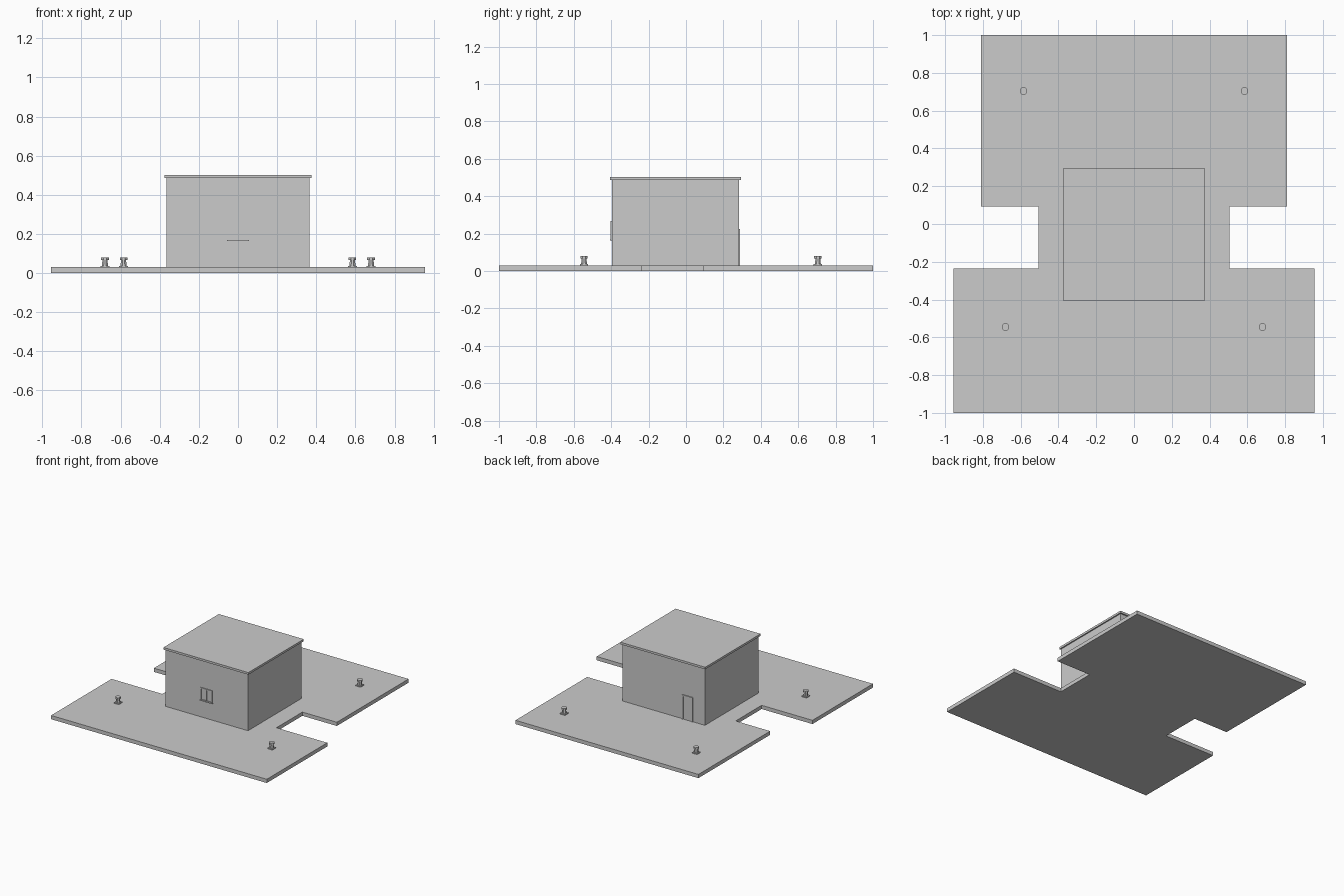
import bpy
import bmesh
import math
from mathutils import Matrix

if "Cube" in bpy.data.objects:
    bpy.data.objects.remove(bpy.data.objects["Cube"], do_unlink=True)

# One plain grey for every part
COLOUR = (0.6, 0.6, 0.6, 1.0)
grey = bpy.data.materials.new("plain_grey")
grey.use_nodes = True
grey.diffuse_color = COLOUR
grey.node_tree.nodes["Principled BSDF"].inputs["Base Color"].default_value = COLOUR


def finish(name, bm):
    bmesh.ops.recalc_face_normals(bm, faces=bm.faces)
    mesh = bpy.data.meshes.new(name)
    bm.to_mesh(mesh)
    bm.free()
    mesh.materials.append(grey)
    obj = bpy.data.objects.new(name, mesh)
    bpy.context.collection.objects.link(obj)
    return obj


def add_box(bm, x, y, z):
    """Add a box spanning the (low, high) pairs x, y and z."""
    spans = (x, y, z)
    centre = [(a + b) / 2 for a, b in spans]
    size = [b - a for a, b in spans]
    bmesh.ops.create_cube(bm, size=1, matrix=Matrix.Translation(centre) @ Matrix.Diagonal((*size, 1)))


def box(name, x, y, z):
    bm = bmesh.new()
    add_box(bm, x, y, z)
    return finish(name, bm)


def frame(name, x, y, z, bar, sides=4):
    """Raised rectangular frame; with sides=3 the bottom rail is left out."""
    bm = bmesh.new()
    add_box(bm, (x[0], x[0] + bar), y, z)
    add_box(bm, (x[1] - bar, x[1]), y, z)
    add_box(bm, (x[0] + bar, x[1] - bar), y, (z[1] - bar, z[1]))
    if sides == 4:
        add_box(bm, (x[0] + bar, x[1] - bar), y, (z[0], z[0] + bar))
    return finish(name, bm)


# Paved ground slab: half outline mirrored into a notched plan
GROUND = 0.03
half = [(0.955, -1), (0.955, -0.235), (0.505, -0.235), (0.505, 0.093), (0.81, 0.093), (0.81, 1)]
outline = half + [(-x, y) for x, y in reversed(half)]
bm = bmesh.new()
face = bm.faces.new([bm.verts.new((x, y, 0)) for x, y in outline])
top = bmesh.ops.extrude_face_region(bm, geom=[face])["geom"]
bmesh.ops.translate(bm, verts=[v for v in top if isinstance(v, bmesh.types.BMVert)], vec=(0, 0, GROUND))
finish("ground_slab", bm)

# Building and flat roof
FRONT, BACK = -0.396, 0.283
box("building_walls", (-0.366, 0.366), (FRONT, BACK), (GROUND, 0.487))
box("flat_roof", (-0.376, 0.376), (FRONT - 0.01, BACK + 0.011), (0.485, 0.502))

# Front window
wy = (FRONT - 0.007, FRONT + 0.002)
frame("window_frame", (-0.053, 0.053), wy, (0.165, 0.267), 0.008)
box("window_mullion", (-0.004, 0.004), wy, (0.173, 0.259))
box("window_sill", (-0.056, 0.056), (FRONT - 0.009, FRONT), (0.163, 0.17))

# Back door
dx = (-0.262, -0.165)
frame("door_frame", dx, (BACK - 0.002, BACK + 0.007), (GROUND, 0.225), 0.011, sides=3)
box("door_panel", (dx[0] + 0.011, dx[1] - 0.011), (BACK - 0.002, BACK + 0.002), (GROUND, 0.214))

# Bollards: square foot, slim stem and wider cap
turn = Matrix.Rotation(math.pi / 8, 4, "Z")
for place, bx, by in (("back", 0.585, 0.705), ("front", 0.68, -0.545)):
    for side, s in (("left", 1), ("right", -1)):
        bm = bmesh.new()
        add_box(bm, (-0.022, 0.022), (-0.022, 0.022), (GROUND, 0.037))
        for r1, r2, low, high in ((0.017, 0.014, 0.037, 0.067), (0.021, 0.021, 0.067, 0.08)):
            bmesh.ops.create_cone(bm, cap_ends=True, segments=8, radius1=r1, radius2=r2, depth=high - low,
                                  matrix=Matrix.Translation((0, 0, (low + high) / 2)) @ turn)
        finish(f"{place}_{side}_bollard", bm).location = (s * bx, by, 0)
